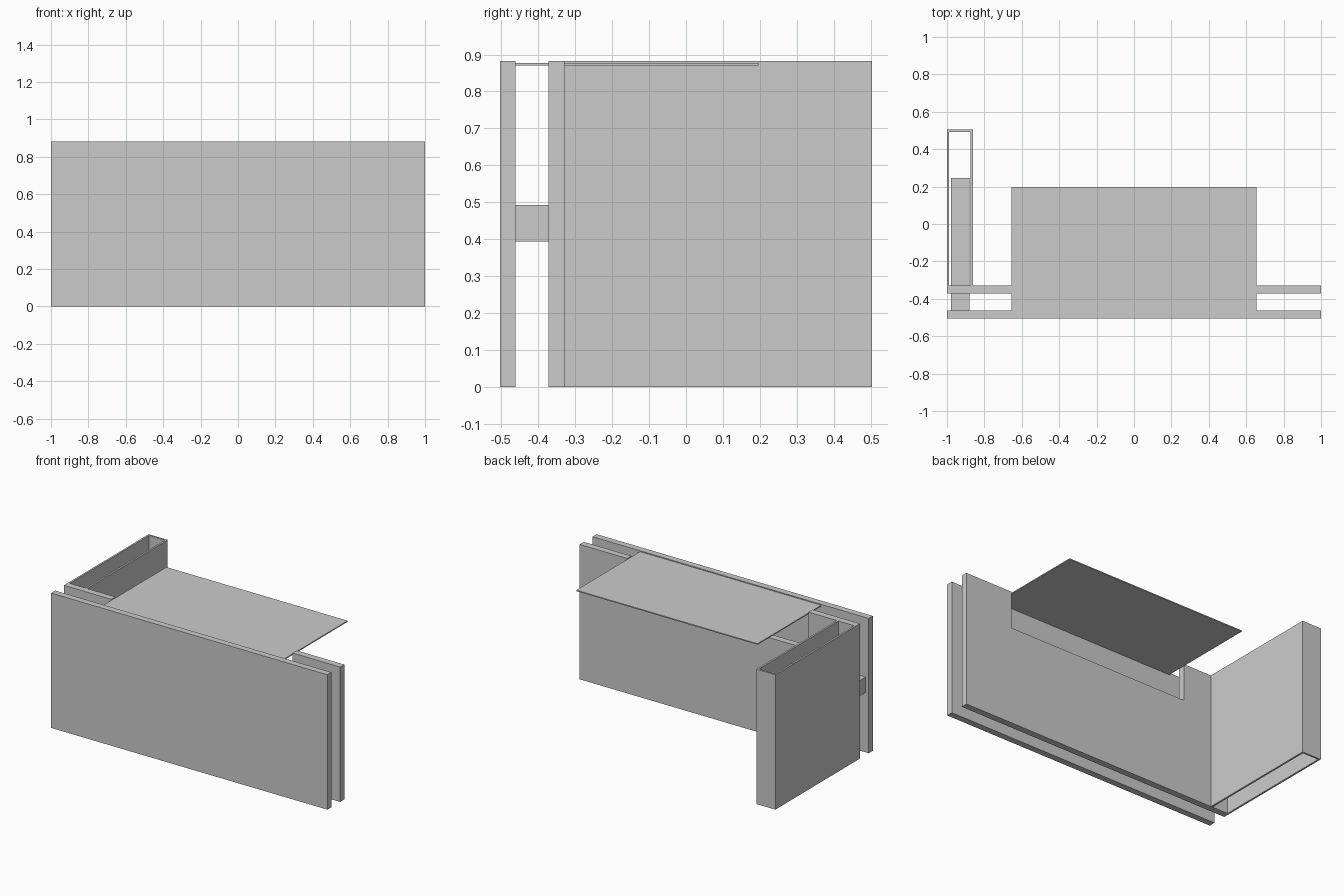
import bpy
import bmesh

if "Cube" in bpy.data.objects:
    bpy.data.objects.remove(bpy.data.objects["Cube"])

H = 0.883           # overall height
FRONT = -0.504      # front face
BACK = 0.504        # rear face
TOP_HALF = 0.656    # half width of the worktop


def new_object(name, bm):
    bmesh.ops.recalc_face_normals(bm, faces=bm.faces)
    mesh = bpy.data.meshes.new(name)
    bm.to_mesh(mesh)
    bm.free()
    obj = bpy.data.objects.new(name, mesh)
    bpy.context.collection.objects.link(obj)
    return obj


def prism(name, outline, depth):
    """Extrude a closed outline of 3D points along the depth vector."""
    bm = bmesh.new()
    face = bm.faces.new([bm.verts.new(p) for p in outline])
    ext = bmesh.ops.extrude_face_region(bm, geom=[face], use_keep_orig=True)
    moved = [v for v in ext["geom"] if isinstance(v, bmesh.types.BMVert)]
    bmesh.ops.translate(bm, vec=depth, verts=moved)
    return new_object(name, bm)


def box(name, x, y, z):
    outline = [(x[0], y[0], z[0]), (x[1], y[0], z[0]),
               (x[1], y[1], z[0]), (x[0], y[1], z[0])]
    return prism(name, outline, (0, 0, z[1] - z[0]))


# Front panel
box("front_panel", (-1, 1), (FRONT, -0.462), (0, H))

# Inner panel with a notch below the worktop
notch_z = 0.64
u_shape = [(-1, 0), (1, 0), (1, H), (TOP_HALF, H), (TOP_HALF, notch_z),
           (-TOP_HALF, notch_z), (-TOP_HALF, H), (-1, H)]
prism("inner_panel", [(x, -0.372, z) for x, z in u_shape], (0, 0.043, 0))

# Thin worktop
box("worktop", (-TOP_HALF, TOP_HALF), (-0.462, 0.197), (0.870, 0.877))

# Hollow side return, open at top and bottom
x0, x1, t, y0 = -1, -0.862, 0.012, -0.329
return_plan = [(x0, y0), (x0, BACK), (x1, BACK), (x1, y0),
               (x1 - t, y0), (x1 - t, BACK - t), (x0 + t, BACK - t), (x0 + t, y0)]
prism("side_return", [(x, y, 0) for x, y in return_plan], (0, 0, H))

# Connecting beam inside the return: one length each side of the inner panel
for part, span in (("front", (-0.462, -0.372)), ("rear", (-0.329, 0.246))):
    box(f"beam_{part}", (-0.978, -0.879), span, (0.393, 0.493))
